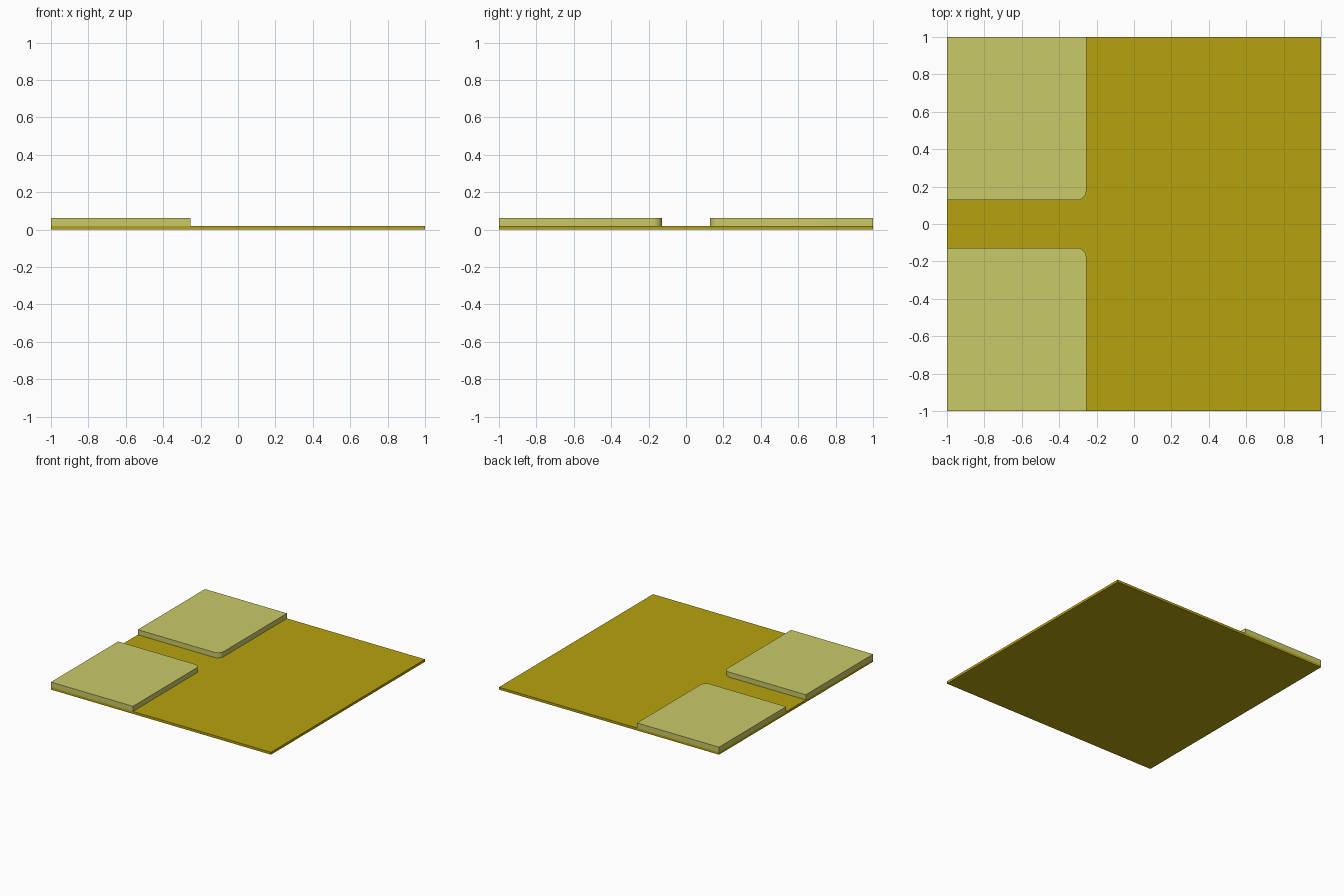
import bpy, bmesh, math

cube = bpy.data.objects.get("Cube")
if cube:
    bpy.data.objects.remove(cube, do_unlink=True)


def make_material(name, color):
    mat = bpy.data.materials.new(name)
    mat.use_nodes = True
    mat.diffuse_color = (*color, 1)
    mat.node_tree.nodes["Principled BSDF"].inputs["Base Color"].default_value = (*color, 1)
    return mat


def extrude_profile(name, points, bottom, top, mat):
    """Solid prism from a flat outline."""
    bm = bmesh.new()
    face = bm.faces.new([bm.verts.new((x, y, bottom)) for x, y in points])
    result = bmesh.ops.extrude_face_region(bm, geom=[face])
    verts = [v for v in result["geom"] if isinstance(v, bmesh.types.BMVert)]
    bmesh.ops.translate(bm, verts=verts, vec=(0, 0, top - bottom))
    bmesh.ops.recalc_face_normals(bm, faces=bm.faces)
    mesh = bpy.data.meshes.new(name)
    bm.to_mesh(mesh)
    bm.free()
    mesh.materials.append(mat)
    obj = bpy.data.objects.new(name, mesh)
    bpy.context.collection.objects.link(obj)
    bpy.ops.object.select_all(action="DESELECT")
    obj.select_set(True)
    bpy.context.view_layer.objects.active = obj
    bpy.ops.object.shade_smooth_by_angle(angle=math.radians(30))
    return obj


road = make_material("dark yellow", (0.47, 0.36, 0.004))
pavement = make_material("pale yellow", (0.59, 0.59, 0.14))

BASE_TOP, SLAB_TOP = 0.02, 0.062
INNER_X, INNER_Y, RADIUS, STEPS = -0.255, 0.127, 0.05, 8

# Ground plate
extrude_profile("ground_plate", [(-1, -1), (1, -1), (1, 1), (-1, 1)], 0, BASE_TOP, road)

# Raised slabs, each with one rounded inner corner
for name, side in (("front_slab", -1), ("back_slab", 1)):
    outline = [(-1, side), (-1, side * INNER_Y)]
    for i in range(STEPS + 1):
        a = math.pi / 2 * i / STEPS
        outline.append((INNER_X - RADIUS + RADIUS * math.sin(a),
                        side * (INNER_Y + RADIUS - RADIUS * math.cos(a))))
    outline.append((INNER_X, side))
    extrude_profile(name, outline, BASE_TOP, SLAB_TOP, pavement)
